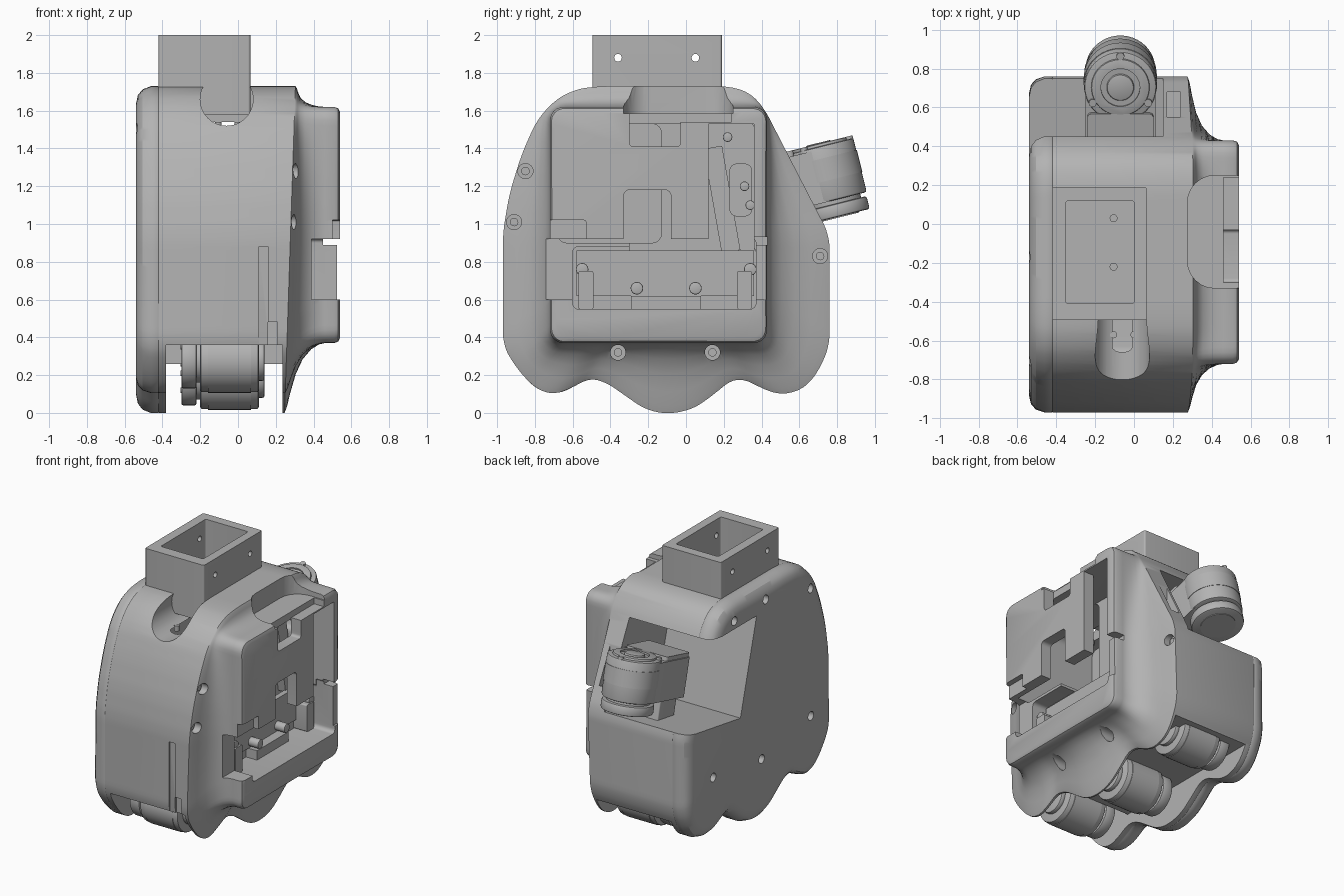
import bpy, bmesh, math
from mathutils import Vector, Matrix

if "Cube" in bpy.data.objects:
    bpy.data.objects.remove(bpy.data.objects["Cube"])

grey = bpy.data.materials.new("plain grey")
grey.use_nodes = True
grey.diffuse_color = (0.45, 0.45, 0.45, 1)
grey.node_tree.nodes["Principled BSDF"].inputs["Base Color"].default_value = (0.45, 0.45, 0.45, 1)


def finish(name, bm):
    bmesh.ops.recalc_face_normals(bm, faces=bm.faces[:])
    mesh = bpy.data.meshes.new(name)
    bm.to_mesh(mesh)
    bm.free()
    mesh.materials.append(grey)
    ob = bpy.data.objects.new(name, mesh)
    bpy.context.collection.objects.link(ob)
    return ob


def box(name, x, y, z, r=0, axis=0):
    """Box from ranges; r rounds the edges running along the axis."""
    bm = bmesh.new()
    bmesh.ops.create_cube(bm, size=1)
    for v in bm.verts:
        v.co = [a + (b - a) * (c + 0.5) for (a, b), c in zip((x, y, z), v.co)]
    if r:
        edges = [e for e in bm.edges
                 if abs((e.verts[0].co - e.verts[1].co).normalized()[axis]) > 0.9]
        bmesh.ops.bevel(bm, geom=edges, offset=r, segments=6, profile=0.5, affect='EDGES')
    return finish(name, bm)


def cyl(name, a, b, r, bevel=0.0):
    """Cylinder between two points."""
    a, b = Vector(a), Vector(b)
    bm = bmesh.new()
    turn = (b - a).to_track_quat('Z', 'Y').to_matrix().to_4x4()
    bmesh.ops.create_cone(bm, cap_ends=True, segments=48, radius1=r, radius2=r,
                          depth=(b - a).length, matrix=Matrix.Translation((a + b) / 2) @ turn)
    if bevel:
        edges = [e for e in bm.edges if any(len(f.verts) > 4 for f in e.link_faces)]
        bmesh.ops.bevel(bm, geom=edges, offset=bevel, segments=2, profile=0.5, affect='EDGES')
    return finish(name, bm)


def prism(name, pts, x0, x1):
    bm = bmesh.new()
    face = bm.faces.new([bm.verts.new((x0, y, z)) for y, z in pts])
    new = bmesh.ops.extrude_face_region(bm, geom=[face])["geom"]
    bmesh.ops.translate(bm, vec=(x1 - x0, 0, 0),
                        verts=[g for g in new if isinstance(g, bmesh.types.BMVert)])
    return finish(name, bm)


def cut(ob, cutter):
    cutter.hide_render = True
    mod = ob.modifiers.new("cut", 'BOOLEAN')
    mod.operation, mod.solver, mod.object = 'DIFFERENCE', 'EXACT', cutter
    bpy.context.view_layer.objects.active = ob
    bpy.ops.object.modifier_apply(modifier=mod.name)
    bpy.data.objects.remove(cutter)


def soften(poly, limit):
    """Clip every corner of an outline by at most the limit."""
    out = []
    for p, q in zip(poly, poly[1:] + poly[:1]):
        p, q = Vector(p), Vector(q)
        step = (q - p) * min(.25, limit / (q - p).length)
        out += [p + step, q - step]
    return out


# Side outline of the housing and of its raised block, as (y, z)
outline = [(-.97, .36), (-.97, .95), (-.935, 1.16), (-.87, 1.37), (-.79, 1.55), (-.69, 1.66),
           (-.58, 1.715), (-.45, 1.73), (.22, 1.73), (.33, 1.7), (.41, 1.62), (.76, .94),
           (.76, .35), (.69, .2), (.61, .12), (.5, .095), (.4, .13), (.32, .175), (.24, .175),
           (.15, .1), (.04, .02), (-.1, -.008), (-.22, .02), (-.32, .09), (-.42, .16),
           (-.51, .185), (-.6, .135), (-.7, .095), (-.8, .13), (-.9, .24)]
outline = soften(soften(outline, .04), .015)
block = []
for cy, cz, start in ((.36, 1.55, 0), (-.65, 1.55, 90), (-.65, .44, 180), (.36, .44, 270)):
    for k in range(7):
        a = math.radians(start + 15 * k)
        block.append((cy + .07 * math.cos(a), cz + .07 * math.sin(a)))
CY, CZ = -0.12, 0.95


def reach(poly, a):
    """Distance from the centre to the polygon in direction a."""
    d = Vector((math.cos(a), math.sin(a)))
    best = 0
    for p, q in zip(poly, poly[1:] + poly[:1]):
        p, e = Vector((p[0] - CY, p[1] - CZ)), Vector((q[0] - p[0], q[1] - p[1]))
        den = d.x * e.y - d.y * e.x
        if abs(den) > 1e-9:
            t = (p.x * e.y - p.y * e.x) / den
            u = (p.x * d.y - p.y * d.x) / den
            if t > 0 and -1e-6 <= u <= 1 + 1e-6:
                best = max(best, t)
    return best


# Housing lofted along x: rounded plate, body, flare that leans with height, raised block
N = 240
angles = [2 * math.pi * k / N for k in range(N)]
outer = [reach(outline, a) for a in angles]
inner = [reach(block, a) for a in angles]
rings = [(-.54, 0, .1), (-.53, 0, .05), (-.505, 0, .018), (-.46, 0, 0), (-.425, 0, 0),
         (-.42, 0, .002), (-.415, 0, 0), (.278, 0, 0), (.288, .1, 0), (.3, .3, 0),
         (.32, .56, 0), (.35, .77, 0), (.39, .91, 0), (.43, .98, 0), (.46, 1, 0), (.51, 1, 0),
         (.53, 1, .01), (.54, 1, .035)]
bm = bmesh.new()
loops = []
for x, t, inset in rings:
    loop = []
    for a, ro, ri in zip(angles, outer, inner):
        r = ro + (ri - ro) * t - inset
        lean = .033 * (1 - t) * math.sin(a) * ro if x > 0 else 0
        loop.append(bm.verts.new((x + lean, CY + r * math.cos(a), CZ + r * math.sin(a))))
    loops.append(loop)
for lo, hi in zip(loops, loops[1:]):
    for k in range(N):
        bm.faces.new((lo[k], lo[(k + 1) % N], hi[(k + 1) % N], hi[k]))
bm.faces.new(loops[0])
bm.faces.new(loops[-1])
housing = finish("housing", bm)

# Thumb recess, open to the back and the flat side
cut(housing, prism("recess", [(.13, .85), (.76, .95), (1.1, .99), (1.1, 1.54), (-.06, 1.54)], -.7, .15))
# Finger bay underneath, taller at the front
cut(housing, box("finger_bay", (-.38, .235), (-1.1, 1.1), (-.2, .26)))
cut(housing, box("bay_mouth", (-.38, .235), (-1.1, -.52), (-.2, .36)))
# Hollow behind the cover, then pockets and openings in the raised block
pockets = [((-.2, .46), (-.68, -.13), (.9, 1.53), .05), ((.2, .46), (-.3, .36), (.8, 1.53), .02),
           ((.39, .7), (-.9, .37), (.6, .92), .02), ((.27, .7), (-.6, .37), (.55, .88), .03),
           ((.2, .7), (.12, .36), (.7, 1.4), .03), ((.4, .7), (-.33, -.08), (.8, 1.18), .03),
           ((.4, .7), (-.3, -.03), (1.41, 1.5), .02), ((.46, .7), (-.3, -.03), (1.45, 1.8), 0),
           ((.46, .7), (-.04, .24), (1.54, 1.8), 0), ((.4, .7), (.12, .36), (1.35, 1.53), 0),
           ((.5, .7), (-.9, -.53), (.9, 1.02), .01),
           ((.45, .7), (.3, .6), (.89, .93), 0), ((.525, .7), (.3, .6), (.6, .9), 0)]
for x, y, z, r in pockets:
    cut(housing, box("pocket", x, y, z, r))
cut(housing, box("top_dip", (.275, .9), (-.33, .25), (1.585, 1.9), .14, 2))
# Cable hole, wrist well and front seam slots
cut(housing, cyl("cable_hole", (-.06, -1.2, 1.66), (-.06, .1, 1.66), .14))
cut(housing, box("wrist_well", (-.35, 0), (-.41, .12), (1.6, 1.9)))
cut(housing, box("seam", (.11, .16), (-1.1, -.96), (.2, .88)))
cut(housing, box("seam_notch", (.16, .21), (-1.1, -.95), (.3, .48)))
cut(housing, box("hook_slot", (.17, .24), (.55, .68), (.9, 1.4)))
# Screw holes on both sides
for y, z, x in ((-.85, 1.28, .265), (-.91, 1.01, .25), (.71, .83, .25),
                (-.36, .32, .27), (.14, .32, .27)):
    cut(housing, cyl("screw_hole", (x, y, z), (.5, y, z), .04))
    cyl("side_screw", (x - .02, y, z), (x + .012, y, z), .022)
for y, z in ((-.7, 1.5), (-.7, .55), (-.12, .45), (.45, .53), (-.17, 1.62), (.2, 1.6)):
    cut(housing, cyl("plate_hole", (-.7, y, z), (-.49, y, z), .032))

# Wrist tube with a closed floor
tube = box("wrist_tube", (-.42, .065), (-.495, .19), (1.58, 2), .012, 2)
cut(tube, box("bore", (-.35, 0), (-.41, .12), (1.61, 2.1), .012, 2))
for y in (-.36, .05):
    cut(tube, cyl("pin_hole", (-.6, y, 1.88), (.2, y, 1.88), .02))
for y in (.03, -.22):
    cyl("wrist_washer", (-.105, y, 1.59), (-.105, y, 1.615), .042)
    cyl("wrist_screw", (-.105, y, 1.6), (-.105, y, 1.625), .02)
for x in (-.105, 0):
    cyl("cable_screw", (x, -.57, 1.5), (x, -.57, 1.54), .018)

# Finger motors
for y, z in ((-.7, .28), (-.1, .19), (.5, .28)):
    cyl("finger_motor", (-.2, y, z), (.11, y, z), .17, .012)
    cyl("finger_motor_band", (-.16, y, z), (.07, y, z), .174)
    cyl("finger_flange", (-.3, y, z), (-.22, y, z), .15, .01)
    cyl("finger_neck", (-.24, y, z), (-.18, y, z), .12)
    cyl("finger_cap", (.1, y, z), (.14, y, z), .11, .01)
    for k in range(4):
        a = math.pi * (k + .5) / 2
        p, q = y + .1 * math.cos(a), z + .1 * math.sin(a)
        cyl("finger_bolt", (-.305, p, q), (-.29, p, q), .015)

# Thumb motor, leaning forward at its top
tilt = Matrix.Translation((-.07, .745, 1.25)) @ Matrix.Rotation(math.radians(14), 4, 'X')
motor = cyl("thumb_motor", (0, 0, -.13), (0, 0, .165), .186, .012)
rim = cyl("thumb_rim", (0, 0, .15), (0, 0, .18), .15, .008)
cut(rim, cyl("rim_hole", (0, 0, .168), (0, 0, .3), .1))
parts = [motor, rim,
         cyl("thumb_hub", (0, 0, .15), (0, 0, .185), .07, .01),
         cyl("thumb_neck", (0, 0, -.19), (0, 0, -.1), .15),
         cyl("thumb_horn", (0, 0, -.22), (0, 0, -.15), .18, .012),
         cyl("thumb_horn_plate", (0, 0, -.225), (0, 0, -.2), .12),
         cyl("thumb_band", (0, 0, -.02), (0, 0, .1), .189),
         box("thumb_gearbox", (-.18, .18), (-.42, 0), (-.13, .15), .02, 2),
         box("thumb_lid", (-.17, .17), (-.42, -.14), (.14, .18), .02, 2),
         box("thumb_foot", (-.13, .14), (-.4, -.2), (-.34, -.12), .01, 2)]
for k in range(3):
    a = math.radians(90 + 120 * k)
    x, y = .165 * math.cos(a), .165 * math.sin(a)
    parts.append(cyl("thumb_bolt", (x, y, .15), (x, y, .18), .02))
for ob in parts:
    ob.matrix_world = tilt

# Circuit board and fittings inside the block
box("board", (.25, .29), (-.58, .36), (.62, .86))
box("board_connector", (.26, .36), (-.29, .08), (.54, .62))
for y in (-.57, .27):
    box("board_bracket", (.26, .38), (y, y + .08), (.55, .75), .01)
for y, z in ((-.55, .76), (.34, .76), (-.26, .66), (.05, .66)):
    cyl("standoff", (.26, y, z), (.37, y, z), .033, .006)
box("screw_plate", (.18, .28), (.23, .35), (1.04, 1.32), .04)
for y, z in ((.31, 1.2), (.34, 1.1), (.22, 1.46)):
    cyl("inner_screw", (.19, y, z), (.34, y, z), .025, .005)
strut = box("diagonal_strut", (.18, .26), (-.05, .05), (-.28, .28))
strut.matrix_world = Matrix.Translation((0, .19, 1.13)) @ Matrix.Rotation(math.radians(10), 4, 'X')

# Smooth shading with sharp edges kept
for ob in bpy.context.view_layer.objects:
    ob.select_set(ob.type == 'MESH')
bpy.context.view_layer.objects.active = housing
bpy.ops.object.shade_smooth_by_angle(angle=math.radians(30))
